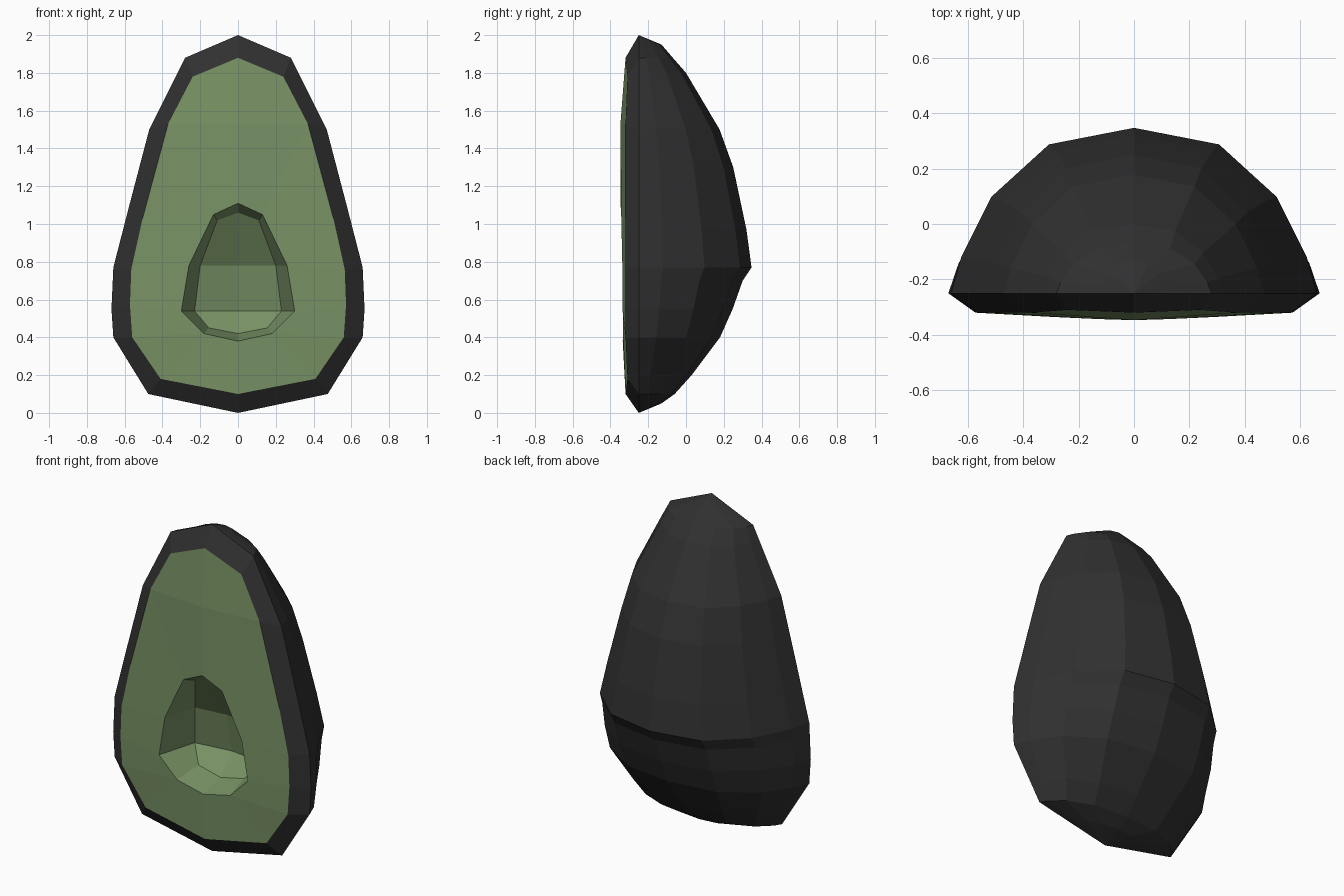
import bpy, bmesh
from mathutils import Vector

if "Cube" in bpy.data.objects:
    bpy.data.objects.remove(bpy.data.objects["Cube"])


def material(name, rgb):
    m = bpy.data.materials.new(name)
    m.diffuse_color = (*rgb, 1)
    m.use_nodes = True
    m.node_tree.nodes["Principled BSDF"].inputs["Base Color"].default_value = m.diffuse_color
    return m


def mirrored_object(name, faces, mat, outward):
    """Build the right half from face corner lists, then mirror it across x."""
    bm = bmesh.new()
    for corners in faces:
        bm.faces.new([bm.verts.new(c) for c in corners])
    bmesh.ops.remove_doubles(bm, verts=bm.verts, dist=0.0005)
    bm.normal_update()
    for f in bm.faces:
        if f.normal.dot(outward(f.calc_center_median())) < 0:
            f.normal_flip()
    me = bpy.data.meshes.new(name)
    bm.to_mesh(me)
    bm.free()
    me.materials.append(mat)
    ob = bpy.data.objects.new(name, me)
    bpy.context.collection.objects.link(ob)
    mod = ob.modifiers.new("mirror", 'MIRROR')
    mod.use_clip = True
    return ob


# Half outlines, top to bottom: widest skin edge (x, z) and flesh edge (x, y, z)
edge = [(0, 2), (.28, 1.88), (.47, 1.5), (.575, 1.1), (.66, .77),
        (.67, .55), (.66, .4), (.475, .1), (0, 0)]
S = [(x, -.25, z) for x, z in edge]
O = [(0, -.32, 1.88), (.24, -.31, 1.78), (.37, -.32, 1.53), (.505, -.32, 1.03),
     (.565, -.32, .76), (.572, -.32, .57), (.56, -.32, .4), (.41, -.31, .18), (0, -.32, .1)]


def half_width(z):
    for (x0, z0), (x1, z1) in zip(edge, edge[1:]):
        if z1 <= z <= z0:
            return x0 + (x1 - x0) * (z0 - z) / (z0 - z1)


# Skin: rows of one rounded cross-section following the back silhouette (z, y)
spine = [(2, -.25), (1.95, -.13), (1.88, -.07), (1.8, 0), (1.5, .178), (1.3, .25),
         (.97, .32), (.77, .347), (.7, .3), (.55, .247), (.4, .18), (.2, .03),
         (.1, -.06), (.05, -.13), (0, -.25)]
section = [(1, 0), (.945, .217), (.78, .583), (.465, .9), (0, 1)]
rows = [[(half_width(z) * u, -.25 + (y + .25) * v, z) for u, v in section] for z, y in spine]
skin = []
for i, (a, b) in enumerate(zip(rows, rows[1:])):
    for j in range(len(section) - 1):
        if i == 0:
            skin.append([a[0], b[j], b[j + 1]])
        elif i == len(rows) - 2:
            skin.append([a[j], b[0], a[j + 1]])
        else:
            skin.append([a[j], b[j], b[j + 1], a[j + 1]])
# Skin rim sloping in to the flesh
skin += [[S[i], S[i + 1], O[i + 1], O[i]] for i in range(8)]
mirrored_object("skin", skin, material("dark_skin", (.03, .03, .03)),
                lambda c: c - Vector((0, 0, .9)))

# Flesh: cut face around the pit hollow
C = (0, -.347, 1.53)
P = [(0, -.347, 1.11), (.13, -.343, 1.05), (.26, -.337, .78),
     (.3, -.335, .54), (.18, -.333, .42), (0, -.335, .38)]
I = [(0, -.28, 1.06), (.11, -.26, 1.02), (.2, -.13, .78),
     (.23, -.09, .54), (.155, -.16, .45), (0, -.17, .42)]
F2, F3 = (0, -.11, .78), (0, -.06, .54)
flesh = [[O[0], O[1], O[2], C], [C, O[2], P[1], P[0]], [O[2], O[3], P[1]],
         [P[1], O[3], O[4], P[2]], [P[2], O[4], O[5], P[3]], [P[3], O[5], O[6], P[4]],
         [P[4], O[6], O[7]], [P[4], O[7], O[8], P[5]]]
# Hollow walls and floor
flesh += [[P[i], P[i + 1], I[i + 1], I[i]] for i in range(5)]
flesh += [[I[0], I[1], I[2], F2], [F2, I[2], I[3], F3], [F3, I[3], I[4], I[5]]]
mirrored_object("flesh", flesh, material("green_flesh", (.19, .29, .13)),
                lambda c: Vector((0, -1, 0)))
